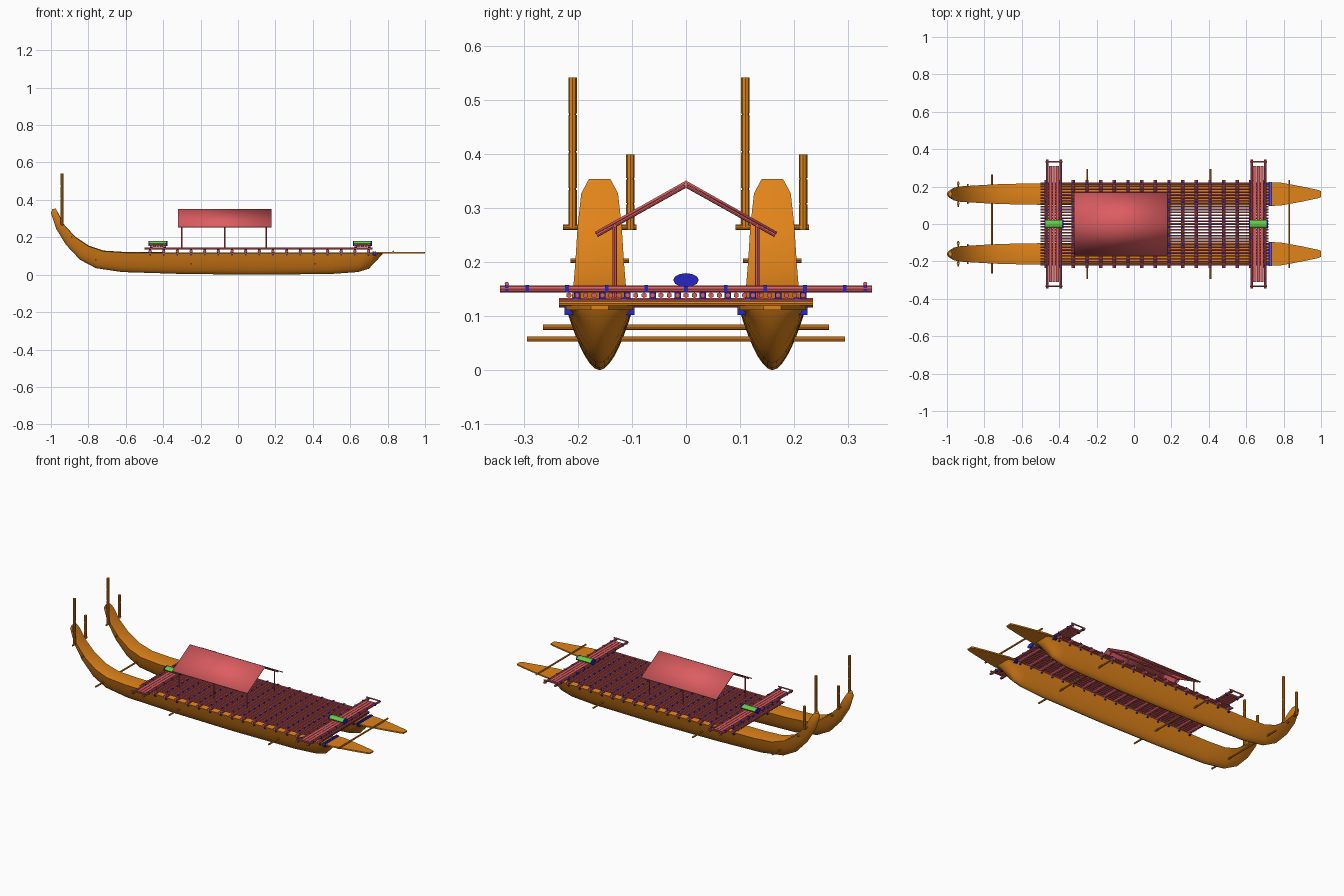
import bpy, bmesh, math
from mathutils import Vector, Matrix

if "Cube" in bpy.data.objects:
    bpy.data.objects.remove(bpy.data.objects["Cube"])


def material(name, rgb):
    m = bpy.data.materials.new(name)
    m.use_nodes = True
    m.diffuse_color = (*rgb, 1)
    m.node_tree.nodes["Principled BSDF"].inputs["Base Color"].default_value = (*rgb, 1)
    return m


WOOD = material("orange wood", (0.75, 0.23, 0.01))
RED = material("red timber", (0.72, 0.11, 0.12))
BLUE = material("blue rope", (0.02, 0.02, 0.55))
GREEN = material("green bundle", (0.13, 0.6, 0.06))


def rod(bm, a, b, r, sides=8):
    a, b = Vector(a), Vector(b)
    d = b - a
    turn = d.to_track_quat('Z', 'Y').to_matrix().to_4x4()
    bmesh.ops.create_cone(bm, cap_ends=True, segments=sides, radius1=r, radius2=r,
                          depth=d.length, matrix=Matrix.Translation((a + b) / 2) @ turn)


def box(bm, centre, size):
    bmesh.ops.create_cube(bm, size=1, matrix=Matrix.Translation(centre) @ Matrix.Diagonal((*size, 1)))


def finish(name, bm, mat):
    bmesh.ops.recalc_face_normals(bm, faces=bm.faces)
    mesh = bpy.data.meshes.new(name)
    bm.to_mesh(mesh)
    bm.free()
    mesh.materials.append(mat)
    ob = bpy.data.objects.new(name, mesh)
    bpy.context.collection.objects.link(ob)
    bpy.ops.object.select_all(action='DESELECT')
    bpy.context.view_layer.objects.active = ob
    ob.select_set(True)
    bpy.ops.object.shade_smooth_by_angle(angle=math.radians(40))
    return ob


# Hull stations: gunwale x and z, keel x and z, half width
STATIONS = [
    (-.975, .354, -.992, .35, .02), (-.962, .328, -1, .33, .034),
    (-.93, .265, -.972, .245, .041), (-.87, .2, -.92, .16, .045),
    (-.8, .152, -.845, .08, .049), (-.72, .125, -.76, .035, .053),
    (-.6, .117, -.62, .014, .056), (-.3, .115, -.3, .004, .06),
    (.1, .115, .1, 0, .062), (.5, .115, .5, .004, .061),
    (.67, .115, .64, .014, .06), (.72, .115, .7, .032, .058),
    (.75, .115, .74, .075, .056), (.775, .115, .772, .108, .052)]


def build_hull(name, cy):
    bm = bmesh.new()
    rings = []
    steps = 7
    half = [((i / steps) ** 1.8, i / steps) for i in range(1, steps + 1)] + [(1.03, .6)]
    outline = [(0, 0)] + half + [(1.04, 0)] + [(v, -w) for v, w in reversed(half)]
    for tx, tz, kx, kz, hw in STATIONS:
        top, keel = Vector((tx, cy, tz)), Vector((kx, cy, kz))
        rings.append([bm.verts.new(keel.lerp(top, v) + Vector((0, w * hw, 0))) for v, w in outline])
    n = len(outline)
    for r, s in zip(rings, rings[1:]):
        for i in range(n):
            bm.faces.new((r[i], r[(i + 1) % n], s[(i + 1) % n], s[i]))
    bm.faces.new(rings[0])
    bm.faces.new(rings[-1])
    finish(name, bm, WOOD)


def build_bow_board(name, cy):
    bm = bmesh.new()
    plan = [(.72, .063), (.78, .062), (.9, .04), (.985, .022), (1, .016)]
    pts = plan + [(x, -w) for x, w in reversed(plan)]
    face = bm.faces.new([bm.verts.new((x, cy + w, .112)) for x, w in pts])
    grown = bmesh.ops.extrude_face_region(bm, geom=[face])["geom"]
    bmesh.ops.translate(bm, vec=(0, 0, .008),
                        verts=[v for v in grown if isinstance(v, bmesh.types.BMVert)])
    finish(name, bm, WOOD)


def build_stern_pole(name, y, low, high):
    bm = bmesh.new()
    rod(bm, (-.94, y, low), (-.94, y, high), .0065)
    joints = 4 if high > .5 else 3
    step = (high - low) / joints
    for i in range(joints):
        z = low + i * step
        rod(bm, (-.94, y, z + .003), (-.94, y, z + step), .008)
    finish(name, bm, WOOD)


for side, s in (("left", 1), ("right", -1)):
    cy = .16 * s
    build_hull(side + "_hull", cy)
    build_bow_board(side + "_bow_board", cy)
    build_stern_pole(side + "_tall_stern_pole", cy - .05, .265, .542)
    build_stern_pole(side + "_short_stern_pole", cy + .057, .26, .4)
    # Stern pegs
    bm = bmesh.new()
    rod(bm, (-.94, cy - .068, .265), (-.94, cy + .068, .265), .005)
    rod(bm, (-.89, cy - .054, .203), (-.89, cy + .054, .203), .004)
    finish(side + "_stern_pegs", bm, WOOD)
    # Rope around the bow
    bm = bmesh.new()
    for x in (.724, .735):
        box(bm, (x, cy, .113), (.008, .13, .022))
    finish(side + "_bow_rope", bm, BLUE)

# Long poles crossing both hulls
bm = bmesh.new()
for x, z, reach in ((-.76, .08, .265), (-.25, .058, .295), (.41, .058, .295), (.83, .124, .235)):
    rod(bm, (x, -reach, z), (x, reach, z), .005)
finish("cross_poles", bm, WOOD)

# Deck: cross beams, lengthwise slats and rope lashings
BEAMS = [-.47 + .073 * i for i in range(17)]
SLATS = [.0155 * i for i in range(-14, 15)]
beams, slats, ropes = bmesh.new(), bmesh.new(), bmesh.new()
for y in SLATS:
    rod(slats, (-.5, y, .139), (.72, y, .139), .0052, 6)
for x in BEAMS:
    rod(beams, (x, -.235, .125), (x, .235, .125), .009)
    for y in SLATS[1::3]:
        box(ropes, (x, y, .138), (.009, .012, .015))
    for cy in (-.16, .16):
        box(ropes, (x, cy, .106), (.009, .126, .007))
        for edge in (-.045, .045):
            box(ropes, (x, cy + edge, .122), (.012, .009, .026))
finish("deck_beams", beams, RED)
finish("deck_slats", slats, RED)
finish("deck_ropes", ropes, BLUE)

# Raised platforms at both ends of the deck
for name, cx in (("rear", -.428), ("fore", .665)):
    bm, ropes = bmesh.new(), bmesh.new()
    for dx in (-.036, .036):
        rod(bm, (cx + dx, -.345, .151), (cx + dx, .345, .151), .0065)
    for dx in (-.019, 0, .019):
        box(bm, (cx + dx, 0, .151), (.017, .62, .008))
    for s in (-1, 1):
        rod(bm, (cx - .046, .332 * s, .16), (cx + .046, .332 * s, .16), .004)
        for dx in (-.036, .036):
            box(ropes, (cx + dx, .332 * s, .153), (.012, .006, .018))
    for i in range(-4, 5):
        for dx in (-.036, .036):
            box(ropes, (cx + dx, .0735 * i, .151), (.014, .007, .014))
    finish(name + "_platform", bm, RED)
    finish(name + "_platform_ropes", ropes, BLUE)
    # Rolled bundle tied on the platform
    bm = bmesh.new()
    rod(bm, (cx - .05, 0, 0), (cx + .05, 0, 0), .022, 12)
    bmesh.ops.scale(bm, vec=(1, 1, .55), verts=bm.verts)
    bmesh.ops.translate(bm, vec=(0, 0, .167), verts=bm.verts)
    finish(name + "_bundle", bm, GREEN)
    bm = bmesh.new()
    for s in (-1, 1):
        rod(bm, (cx + .044 * s, 0, 0), (cx + .051 * s, 0, 0), .0235, 12)
    bmesh.ops.scale(bm, vec=(1, 1, .55), verts=bm.verts)
    bmesh.ops.translate(bm, vec=(0, 0, .167), verts=bm.verts)
    finish(name + "_bundle_ties", bm, BLUE)

# Shelter: pitched roof sheet, posts and rafters
EAVE, RIDGE = .254, .349
bm = bmesh.new()
section = [(-.168, EAVE), (0, RIDGE), (.168, EAVE)]
rows = [[bm.verts.new((x, y, z)) for y, z in section] for x in (-.32, .18)]
for i in (0, 1):
    bm.faces.new((rows[0][i], rows[1][i], rows[1][i + 1], rows[0][i + 1]))
roof = finish("shelter_roof", bm, RED)
thick = roof.modifiers.new("thickness", 'SOLIDIFY')
thick.thickness = .005
thick.offset = 0

bm = bmesh.new()
for x in (-.3, -.07, .15):
    for s in (-1, 1):
        rod(bm, (x, .132 * s, .135), (x, .132 * s, .272), .004)
        rod(bm, (x, .165 * s, EAVE - .004), (x, 0, RIDGE - .007), .0035)
for y, z in ((-.132, .268), (.132, .268), (0, .341)):
    rod(bm, (-.31, y, z), (.17, y, z), .0035)
finish("shelter_frame", bm, RED)
